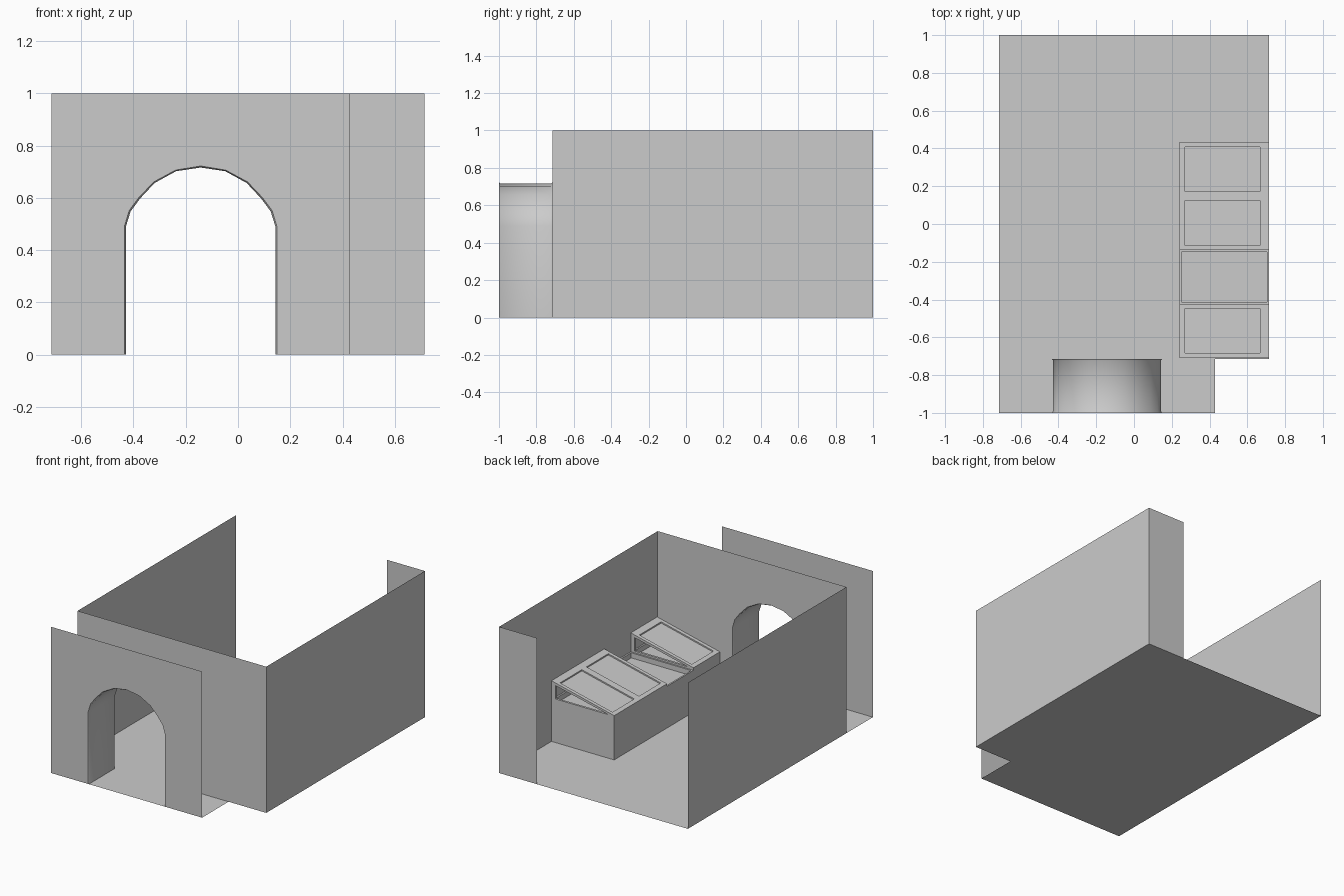
import bpy, bmesh
from mathutils import Vector

if "Cube" in bpy.data.objects:
    bpy.data.objects.remove(bpy.data.objects["Cube"])

U = 2 / 7                      # one modular grid unit
X0, X1 = -2.5 * U, 2.5 * U     # room sides
YF, YI = -1.0, -2.5 * U        # outer and inner front wall planes
XE = 1.5 * U                   # right end of outer front wall
CX = -0.5 * U                  # arch centre


def make(name, verts, faces, fix=True):
    bm = bmesh.new()
    vs = [bm.verts.new(v) for v in verts]
    for f in faces:
        bm.faces.new([vs[i] for i in f])
    if fix:
        bmesh.ops.recalc_face_normals(bm, faces=bm.faces)
    me = bpy.data.meshes.new(name)
    bm.to_mesh(me)
    bm.free()
    ob = bpy.data.objects.new(name, me)
    bpy.context.collection.objects.link(ob)
    return ob


def sheet(name, pts):
    return make(name, pts, [range(len(pts))], False)


def frame(name, outer, inner, depth):
    """Closed ring between two loops, given thickness along a vector."""
    n, d = len(outer), Vector(depth)
    a = [Vector(p) for p in outer] + [Vector(p) for p in inner]
    verts = a + [p + d for p in a]
    faces = []
    for i in range(n):
        j = (i + 1) % n
        faces += [(i, j, n + j, n + i), (2*n + i, 3*n + i, 3*n + j, 2*n + j),
                  (i, 2*n + i, 2*n + j, j), (n + i, n + j, 3*n + j, 3*n + i)]
    return make(name, verts, faces)


# arch profile, left to right, grown outward by e
HALF = [(0.286, 0.0), (0.286, 0.49), (0.268, 0.548), (0.232, 0.597),
        (0.176, 0.657), (0.094, 0.702)]


def arch(e):
    k = 1 + e / 0.286
    left = [(-x * k, z + (e * z if z > 0.49 else 0)) for x, z in HALF]
    right = [(-x, z) for x, z in reversed(left)]
    return [(CX + x, z) for x, z in left + [(0, 0.716 + e)] + right]


def arch_wall(name, y, xa, xb):
    pts = [(xa, y, 0), (xa, y, 1), (xb, y, 1), (xb, y, 0)]
    pts += [(x, y, z) for x, z in reversed(arch(0.006))]
    return sheet(name, pts)


# floor with the notched front corner
sheet("floor", [(X0, YF, 0), (XE, YF, 0), (XE, YI, 0), (X1, YI, 0), (X1, 1, 0), (X0, 1, 0)])

# walls
arch_wall("outer_front_wall", YF, X0, XE)
arch_wall("inner_front_wall", YI, X0, X1)
sheet("left_wall", [(X0, YI, 0), (X0, 1, 0), (X0, 1, 1), (X0, YI, 1)])
sheet("right_wall", [(X1, YI, 0), (X1, YI, 1), (X1, 1, 1), (X1, 1, 0)])
sheet("back_wall_stub", [(XE, 1, 0), (XE, 1, 1), (X1, 1, 1), (X1, 1, 0)])

# arched passage with a tiny flare at each end
rings = [(YF, 0.006), (YF + 0.008, 0), (YI - 0.008, 0), (YI, 0.006)]
verts = [(x, y, z) for y, e in rings for x, z in arch(e)]
n = len(arch(0))
faces = [(r*n + i, r*n + i + 1, (r+1)*n + i + 1, (r+1)*n + i)
         for r in range(3) for i in range(n - 1)]
tunnel = make("arch_passage", verts, faces)
bpy.context.view_layer.objects.active = tunnel
tunnel.select_set(True)
bpy.ops.object.shade_smooth_by_angle(angle=0.7)
tunnel.select_set(False)

# row of display bins along the right wall
XA, XB, ZT = 0.24, X1, U


def bin_box(name, ya, yb):
    bm = bmesh.new()
    bmesh.ops.create_cube(bm, size=1)
    for v in bm.verts:
        v.co = ((XA + XB)/2 + v.co.x*(XB - XA), (ya + yb)/2 + v.co.y*(yb - ya), ZT/2 + v.co.z*ZT)
    top = max(bm.faces, key=lambda f: f.calc_center_median().z)
    bmesh.ops.inset_region(bm, faces=[top], thickness=0.015)
    ext = bmesh.ops.extrude_discrete_faces(bm, faces=[top])["faces"]
    bmesh.ops.translate(bm, verts=ext[0].verts, vec=(0, 0, -0.035))
    me = bpy.data.meshes.new(name)
    bm.to_mesh(me)
    bm.free()
    bpy.context.collection.objects.link(bpy.data.objects.new(name, me))


def slope(x):
    return 0.303 + (x - XA) / (XB - XA) * 0.112


def sloped_case(tag, ya, yb):
    # triangular side frames
    outer = [(XA, ZT), (XB, ZT), (XB, slope(XB)), (XA, slope(XA))]
    inner = [(0.29, 0.298), (0.685, 0.298), (0.685, slope(0.685) - 0.018), (0.29, 0.3)]
    for side, y, t in (("back", yb, -0.015), ("front", ya, 0.015)):
        frame(f"{tag}_{side}_side", [(x, y, z) for x, z in outer],
              [(x, y, z) for x, z in inner], (0, t, 0))

    # sloped lid frame and its recessed pane
    def loop(xa, xb, m, dz=0):
        return [(x, y, slope(x) + dz) for x, y in
                ((xa, ya + m), (xb, ya + m), (xb, yb - m), (xa, yb - m))]
    frame(f"{tag}_lid_frame", loop(XA, XB, 0), loop(0.27, 0.667, 0.025), (0, 0, -0.014))
    sheet(f"{tag}_lid_pane", loop(0.265, 0.672, 0.02, -0.009))
    # rail on the wall side and lip at the low side
    sheet(f"{tag}_rear_panel", [(XB, ya, ZT), (XB, yb, ZT), (XB, yb, slope(XB)), (XB, ya, slope(XB))])
    sheet(f"{tag}_low_lip", [(XA, ya, ZT), (XA, ya, slope(XA)), (XA, yb, slope(XA)), (XA, yb, ZT)])


for i in range(4):
    ya = -0.709 + i * U
    bin_box(f"bin_{i}", ya, ya + U)
    if i != 1:                 # this bin is left uncovered
        sloped_case(f"case_{i}", ya, ya + U)
